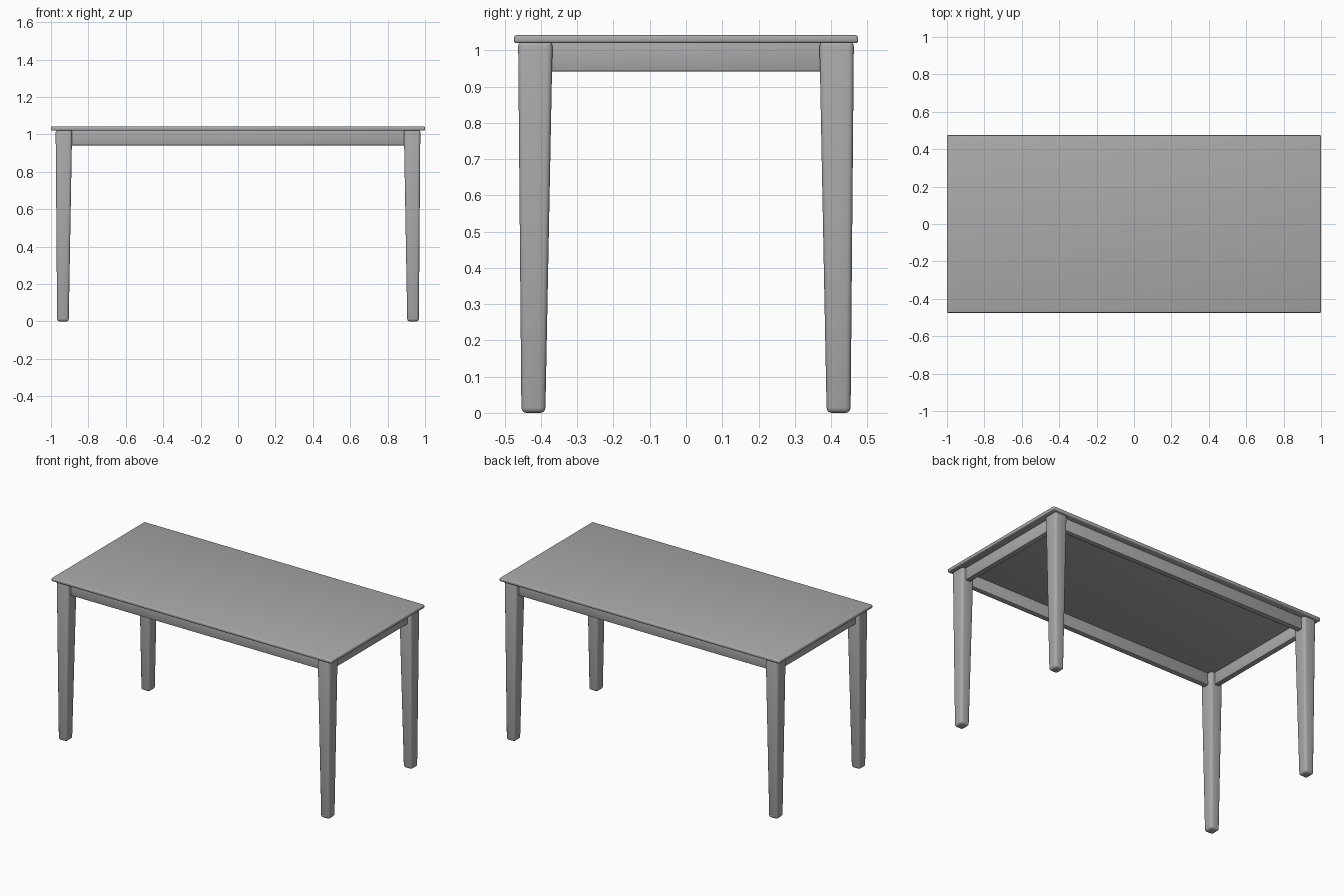
import bpy, bmesh

if "Cube" in bpy.data.objects:
    bpy.data.objects.remove(bpy.data.objects["Cube"])

grey = bpy.data.materials.new("plain grey")
grey.diffuse_color = (0.40, 0.40, 0.40, 1)
grey.use_nodes = True
grey.node_tree.nodes["Principled BSDF"].inputs["Base Color"].default_value = grey.diffuse_color


def block(name, bottom, top, z0, z1, bevel, segments=3):
    """Box between two rectangles (x0, x1, y0, y1), with rounded edges."""
    bm = bmesh.new()
    rings = []
    for (x0, x1, y0, y1), z in ((bottom, z0), (top, z1)):
        rings.append([bm.verts.new((x, y, z))
                      for x, y in ((x0, y0), (x1, y0), (x1, y1), (x0, y1))])
    lo, hi = rings
    bm.faces.new(lo[::-1])
    bm.faces.new(hi)
    for i in range(4):
        j = (i + 1) % 4
        bm.faces.new((lo[i], lo[j], hi[j], hi[i]))
    bmesh.ops.recalc_face_normals(bm, faces=bm.faces[:])
    bmesh.ops.bevel(bm, geom=bm.edges[:], offset=bevel, segments=segments,
                    profile=0.5, affect='EDGES')
    mesh = bpy.data.meshes.new(name)
    bm.to_mesh(mesh)
    bm.free()
    mesh.materials.append(grey)
    obj = bpy.data.objects.new(name, mesh)
    bpy.context.collection.objects.link(obj)
    bpy.ops.object.select_all(action='DESELECT')
    obj.select_set(True)
    bpy.context.view_layer.objects.active = obj
    bpy.ops.object.shade_smooth_by_angle(angle=0.6)
    return obj


# Table top
slab = (-1, 1, -0.475, 0.475)
block("table_top", slab, slab, 1.02, 1.042, 0.007)


def span(sign, inner, outer):
    return tuple(sorted((sign * inner, sign * outer)))


# Four tapered legs, tapering mostly on their inner faces
for sx, side in ((-1, "left"), (1, "right")):
    for sy, end in ((-1, "front"), (1, "back")):
        foot = span(sx, 0.905, 0.967) + span(sy, 0.388, 0.454)
        head = span(sx, 0.887, 0.975) + span(sy, 0.368, 0.463)
        block(f"{end}_{side}_leg", foot, head, 0, 1.025, 0.014)

# Aprons set back from the outer leg faces
for s, end, side in ((-1, "front", "left"), (1, "back", "right")):
    long_rail = (-0.93, 0.93) + span(s, 0.40, 0.435)
    block(f"{end}_apron", long_rail, long_rail, 0.942, 1.025, 0.004, 2)
    short_rail = span(s, 0.915, 0.95) + (-0.42, 0.42)
    block(f"{side}_apron", short_rail, short_rail, 0.942, 1.025, 0.004, 2)
